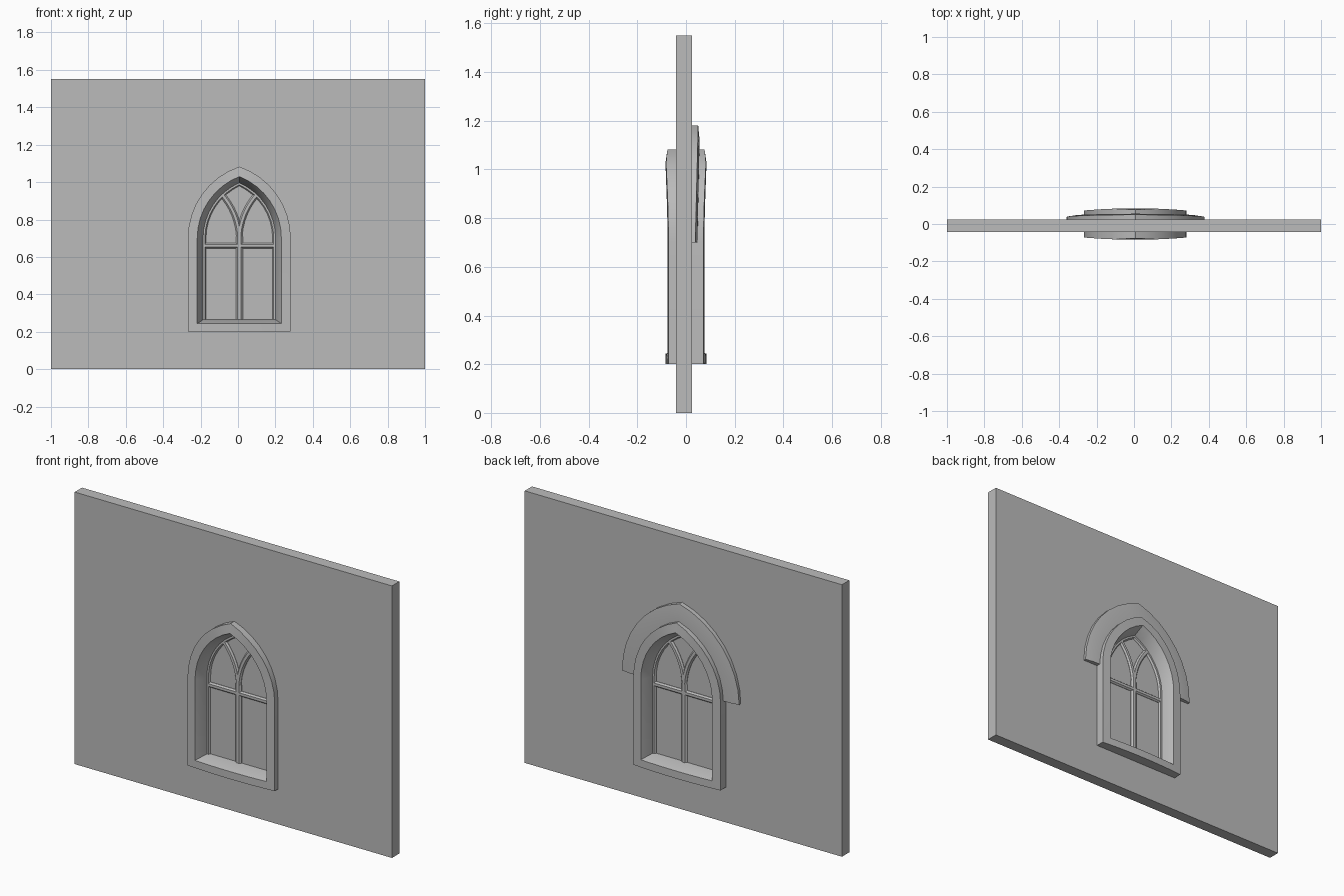
import bpy, bmesh
from math import sin, cos, pi, acos, sqrt
from mathutils import Vector

cube = bpy.data.objects.get("Cube")
if cube:
    bpy.data.objects.remove(cube, do_unlink=True)

stone = bpy.data.materials.new("grey_stone")
stone.use_nodes = True
GREY = (0.5, 0.5, 0.5, 1)
stone.diffuse_color = GREY
stone.node_tree.nodes["Principled BSDF"].inputs["Base Color"].default_value = GREY

CX = 0.007        # window centre line
SPRING = 0.70     # height where the arch starts
OFF = 0.129       # arc centre offset past the centre line
SEG = 8
WALL_FRONT, WALL_BACK = -0.042, 0.024


def arc(hw):
    """Pointed arch from left foot to right foot, as (x, z)."""
    r = hw + OFF
    end = acos(OFF / r)
    right = [(r * cos(end * i / SEG) - OFF, SPRING + r * sin(end * i / SEG))
             for i in range(SEG + 1)]
    return [(-x, z) for x, z in right] + right[-2::-1]


def outline(hw, bottom):
    """Closed window outline with a divided sill edge."""
    sill = [(hw - 2 * hw * i / SEG, bottom) for i in range(SEG + 1)]
    return arc(hw) + sill


def finish(name, bm, smooth=True):
    bmesh.ops.recalc_face_normals(bm, faces=bm.faces)
    mesh = bpy.data.meshes.new(name)
    bm.to_mesh(mesh)
    bm.free()
    mesh.materials.append(stone)
    ob = bpy.data.objects.new(name, mesh)
    bpy.context.collection.objects.link(ob)
    if smooth:
        bpy.ops.object.select_all(action='DESELECT')
        ob.select_set(True)
        bpy.context.view_layer.objects.active = ob
        bpy.ops.object.shade_smooth_by_angle(angle=pi / 6)
    return ob


def loft(name, rails, closed):
    """Skin a ring of rails; open rails get end caps."""
    bm = bmesh.new()
    rows = [[bm.verts.new(p) for p in rail] for rail in rails]
    n = len(rows[0])
    for a, b in zip(rows, rows[1:] + rows[:1]):
        for i in range(n if closed else n - 1):
            j = (i + 1) % n
            bm.faces.new((a[i], a[j], b[j], b[i]))
    if not closed:
        bm.faces.new([r[0] for r in rows])
        bm.faces.new([r[-1] for r in rows])
    return finish(name, bm)


def slab(name, loops, y0, y1):
    """Flat plate from outlines (later loops are holes)."""
    bm = bmesh.new()
    edges = []
    for loop in loops:
        vs = [bm.verts.new((x, y0, z)) for x, z in loop]
        edges += [bm.edges.new((vs[i - 1], vs[i])) for i in range(len(vs))]
    bmesh.ops.triangle_fill(bm, edges=edges, use_beauty=True, normal=(0, -1, 0))
    out = bmesh.ops.extrude_face_region(bm, geom=bm.faces[:])
    moved = [g for g in out["geom"] if isinstance(g, bmesh.types.BMVert)]
    bmesh.ops.translate(bm, verts=moved, vec=(0, y1 - y0, 0))
    bmesh.ops.dissolve_limit(bm, angle_limit=0.01, verts=bm.verts, edges=bm.edges)
    return finish(name, bm, False)


def bar(name, path, half):
    """Chamfered bar swept along an (x, z) path."""
    pts = [Vector(p) for p in path]
    section = [(-1, -.005), (-.5, -.014), (.5, -.014), (1, -.005),
               (1, .005), (.5, .014), (-.5, .014), (-1, .005)]
    rails = [[] for _ in section]
    for i, p in enumerate(pts):
        t = (pts[min(i + 1, len(pts) - 1)] - pts[max(i - 1, 0)]).normalized()
        for rail, (s, y) in zip(rails, section):
            rail.append((CX + p.x - t.y * s * half, y, p.y + t.x * s * half))
    return loft(name, rails, False)


def shift(loop):
    return [(x + CX, z) for x, z in loop]


# Wall with arched opening
slab("wall", [[(-1, 0), (1, 0), (1, 1.55), (-1, 1.55)], shift(outline(0.25, 0.225))],
     WALL_FRONT, WALL_BACK)


# Window surround: bulging faces and splayed reveals on both sides
def surround_rail(hw, bottom, side, depth=None):
    rail = []
    for x, z in outline(hw, bottom):
        d = depth or 0.072 + 0.012 * (1 - (x / 0.275) ** 2) - 0.15 * max(0, z - 1.03)
        rail.append((x + CX, side * d, z))
    return rail


loft("window_surround", [
    surround_rail(0.275, 0.20, -1), surround_rail(0.225, 0.243, -1),
    surround_rail(0.193, 0.265, -1, 0.012), surround_rail(0.193, 0.265, 1, 0.012),
    surround_rail(0.225, 0.243, 1), surround_rail(0.275, 0.20, 1)], True)

# Pane
slab("window_pane", [shift(outline(0.2, 0.255))], -0.003, 0.003)

# Tracery
bar("tracery_rim", [(-0.19, 0.255)] + arc(0.19) + [(0.19, 0.255)], 0.012)
bar("mullion", [(0, 0.255), (0, 0.71)], 0.019)
bar("transom", [(-0.2, 0.66), (0.2, 0.66)], 0.015)
R = 0.365
for side, label in ((-1, "right"), (1, "left")):
    branch = [(side * (R - R * cos(a)), 0.69 + R * sin(a))
              for a in (0.77 * i / SEG for i in range(SEG + 1))]
    bar("tracery_branch_" + label, branch, 0.015)


# Hood mould over the back of the window
def hood_rail(hw, low, high):
    rise = arc(hw)[SEG][1] - SPRING
    return [(x + CX, low + (high - low) * (z - SPRING) / rise, z) for x, z in arc(hw)]


loft("hood_mould", [
    hood_rail(0.265, 0.01, 0.01), hood_rail(0.265, 0.047, 0.055),
    hood_rail(0.32, 0.046, 0.055), hood_rail(0.369, 0.038, 0.05),
    hood_rail(0.369, 0.01, 0.01)], False)
